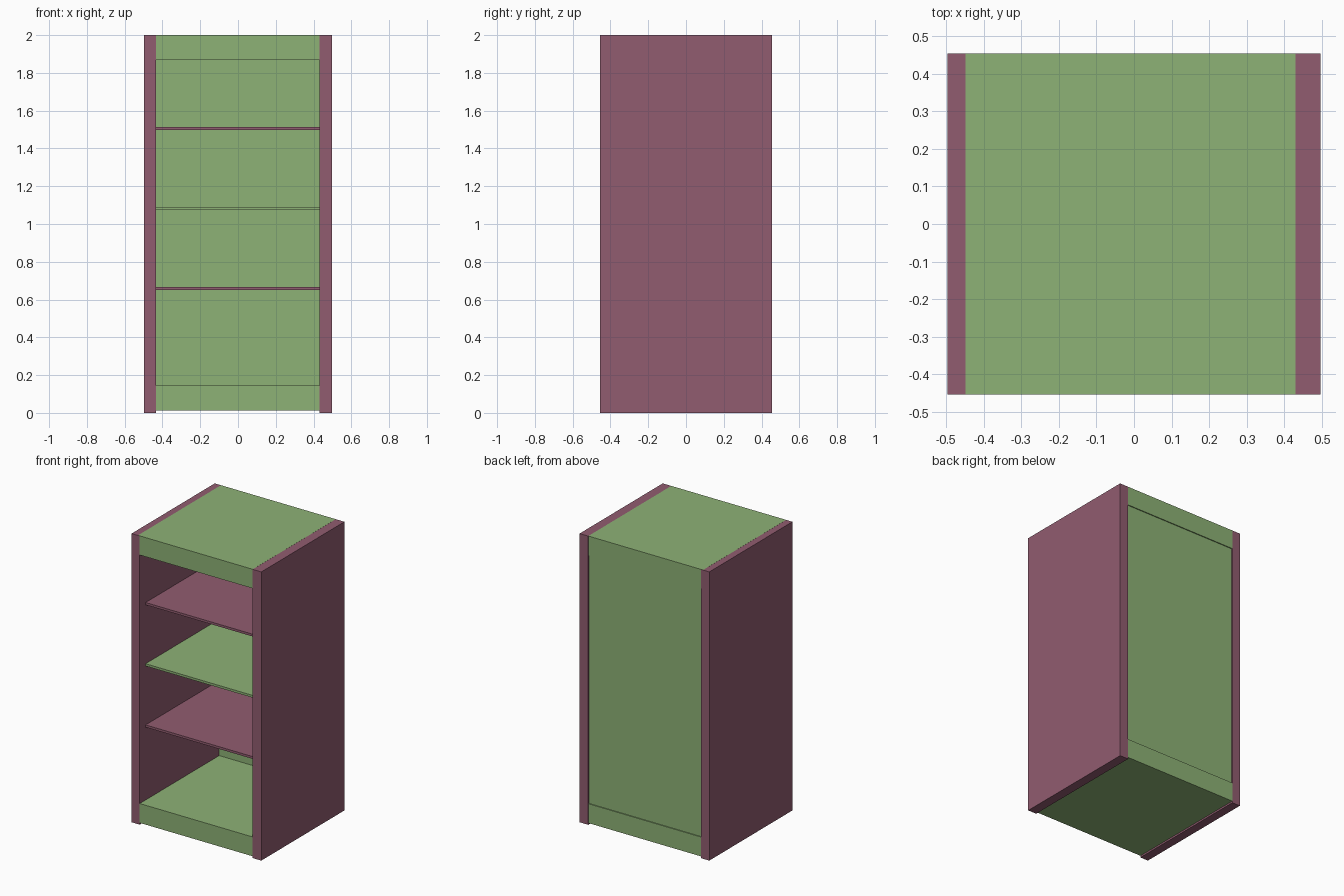
import bpy

if "Cube" in bpy.data.objects:
    bpy.data.objects.remove(bpy.data.objects["Cube"])


def material(name, rgb):
    m = bpy.data.materials.new(name)
    m.diffuse_color = (*rgb, 1)
    m.use_nodes = True
    m.node_tree.nodes["Principled BSDF"].inputs["Base Color"].default_value = m.diffuse_color
    return m


maroon = material("maroon_paint", (0.283, 0.107, 0.162))
green = material("green_paint", (0.27, 0.445, 0.181))


def board(name, x, y, z, mat):
    """Box spanning the given (min, max) ranges."""
    spans = (x, y, z)
    bpy.ops.mesh.primitive_cube_add(size=1, location=[(a + b) / 2 for a, b in spans])
    ob = bpy.context.object
    ob.name = name
    ob.scale = [b - a for a, b in spans]
    bpy.ops.object.transform_apply(location=False, rotation=False, scale=True)
    ob.data.materials.append(mat)
    return ob


# Side panels
board("left_side", (-0.497, -0.435), (-0.455, 0.455), (0, 2), maroon)
board("right_side", (0.431, 0.497), (-0.455, 0.455), (0, 2), maroon)

# Thick top and base, let slightly into the left side
board("top", (-0.449, 0.431), (-0.4545, 0.4545), (1.868, 2.0005), green)
board("base", (-0.449, 0.431), (-0.4545, 0.4545), (0.012, 0.146), green)

# Back panel, slightly recessed
board("back_panel", (-0.435, 0.431), (0.415, 0.448), (0.146, 1.868), green)

# Thin shelves, set back from the front
for i, mat in enumerate((maroon, green, maroon)):
    z = 0.65 + 0.424 * i
    board(f"shelf_{i + 1}", (-0.435, 0.431), (-0.39, 0.415), (z, z + 0.016), mat)
